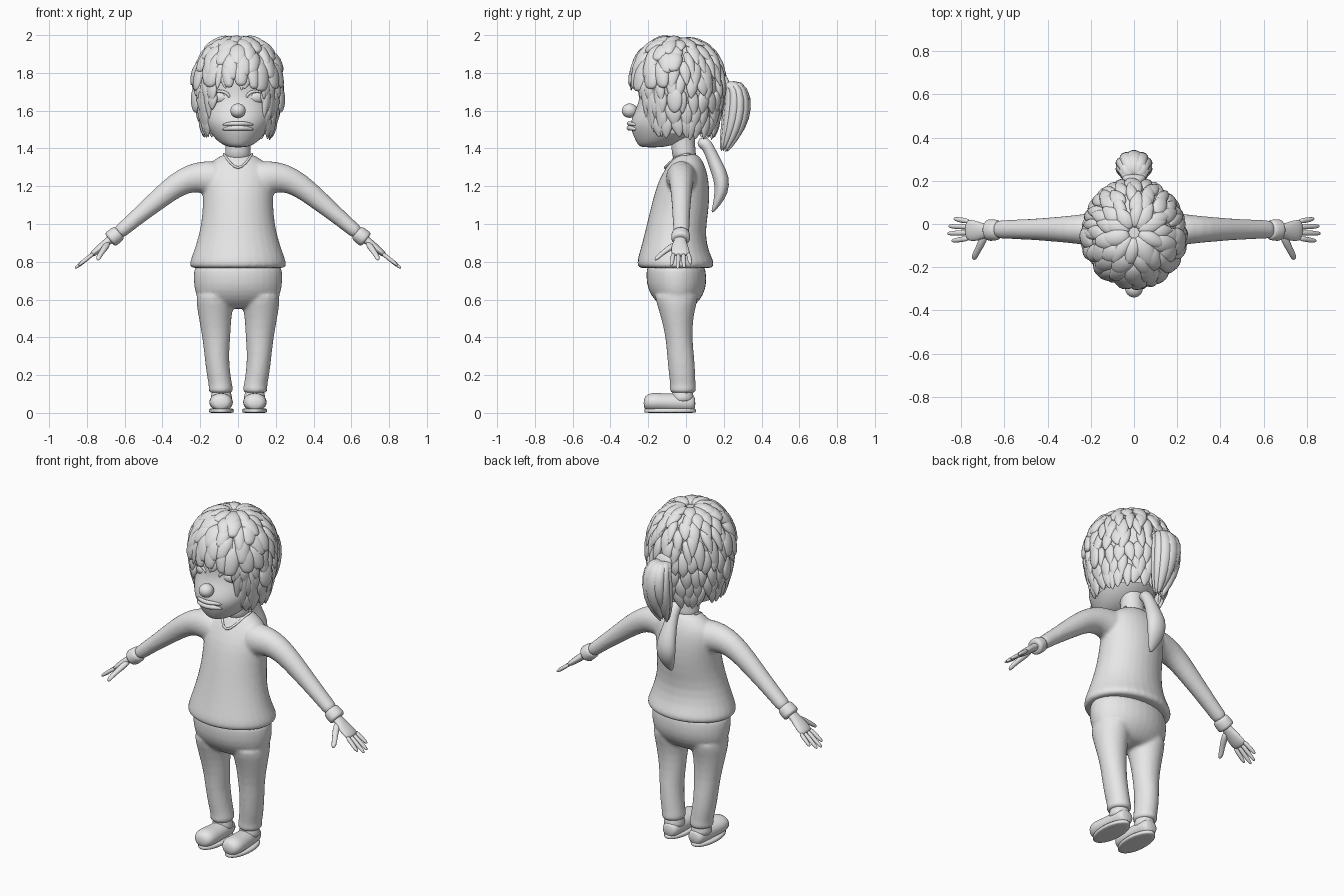
import bpy, bmesh, math, random
from mathutils import Vector

random.seed(4)
old = bpy.data.objects.get("Cube")
if old:
    bpy.data.objects.remove(old, do_unlink=True)

GREY = bpy.data.materials.new("plain_grey")
GREY.use_nodes = True
GREY.diffuse_color = (0.8, 0.8, 0.8, 1)
GREY.node_tree.nodes["Principled BSDF"].inputs["Base Color"].default_value = (0.8, 0.8, 0.8, 1)
X, Y, Z = Vector((1, 0, 0)), Vector((0, 1, 0)), Vector((0, 0, 1))


def tube(points, side, normal=None, n=16):
    """Rings along points (x, y, z, half width, half thickness)."""
    grow = 3 / (2 + math.cos(math.tau / n))  # offsets the shrinkage of subdivision
    centres = [Vector(p[:3]) for p in points]
    rings = []
    for i, p in enumerate(points):
        run = centres[min(i + 1, len(points) - 1)] - centres[max(i - 1, 0)]
        up = normal or side.cross(run).normalized()
        rings.append([centres[i] + grow * (side * p[3] * math.cos(math.tau * k / n)
                      + up * p[4] * math.sin(math.tau * k / n)) for k in range(n)])
    return rings


def stack(rows):
    """Upright form from rows (z, centre x, half width, front y, back y)."""
    return tube([(cx, (f + b) / 2, z, w, (b - f) / 2) for z, cx, w, f, b in rows], X, Y)


def finish(name, bm, levels=1, voxel=0):
    bmesh.ops.recalc_face_normals(bm, faces=bm.faces)
    mesh = bpy.data.meshes.new(name)
    bm.to_mesh(mesh)
    bm.free()
    mesh.materials.append(GREY)
    mesh.polygons.foreach_set("use_smooth", [True] * len(mesh.polygons))
    obj = bpy.data.objects.new(name, mesh)
    bpy.context.collection.objects.link(obj)
    if levels:
        sub = obj.modifiers.new("round", "SUBSURF")
        sub.levels = sub.render_levels = levels
    if voxel:
        blend = obj.modifiers.new("blend", "REMESH")
        blend.mode, blend.voxel_size, blend.use_smooth_shade = "VOXEL", voxel, True
        soft = obj.modifiers.new("soften", "SMOOTH")
        soft.iterations = 4
    return obj


def build(name, tubes, levels=1, voxel=0):
    bm = bmesh.new()
    for rings in tubes:
        vs = [[bm.verts.new(v) for v in r] for r in rings]
        n = len(vs[0])
        for a, b in zip(vs, vs[1:]):
            for k in range(n):
                bm.faces.new((a[k], a[(k + 1) % n], b[(k + 1) % n], b[k]))
        bm.faces.new(vs[0])
        bm.faces.new(vs[-1])
    return finish(name, bm, levels, voxel)


def ball(name, loc, scale, turn=0):
    bm = bmesh.new()
    bmesh.ops.create_uvsphere(bm, u_segments=24, v_segments=14, radius=1)
    obj = finish(name, bm, 0)
    obj.location, obj.scale, obj.rotation_euler = loc, scale, (0, 0, turn)


# Sweater: torso and both sleeves blended together
sweater = [stack([
    (0.765, 0, .235, -.235, .125), (0.77, 0, .255, -.255, .145), (0.80, 0, .255, -.26, .15),
    (0.85, 0, .235, -.245, .12), (0.95, 0, .203, -.218, .10), (1.05, 0, .187, -.195, .117),
    (1.15, 0, .185, -.17, .125), (1.23, 0, .19, -.145, .12), (1.30, 0, .175, -.105, .105),
    (1.345, 0, .12, -.075, .08), (1.375, 0, .07, -.05, .06)])]
for s in (1, -1):
    sweater.append(tube([(s * x, -.025, z, w, t) for x, z, w, t in (
        (.08, 1.23, .09, .1), (.17, 1.25, .08, .088), (.25, 1.245, .068, .075),
        (.33, 1.205, .06, .063), (.41, 1.14, .053, .056), (.5, 1.065, .047, .046),
        (.6, .98, .043, .038), (.645, .942, .044, .038))], Y))
build("sweater", sweater, voxel=.01)
build("neckline", [tube([(x, y, z, .007, .007) for x, y, z in (
    (-.075, .03, 1.372), (-.07, -.035, 1.363), (-.045, -.09, 1.325), (0, -.122, 1.285),
    (.045, -.09, 1.325), (.07, -.035, 1.363), (.075, .03, 1.372))], Z, n=8)])

# Trousers: hips and both legs blended together
trousers = [stack([(.8, 0, .22, -.2, .09), (.76, 0, .235, -.21, .105), (.68, 0, .235, -.21, .11),
                   (.62, 0, .222, -.185, .09), (.57, 0, .19, -.14, .05), (.55, 0, .1, -.09, .01)])]
for s in (1, -1):
    trousers.append(stack([(z, s * (a + b) / 2, (b - a) / 2, f, r) for z, a, b, f, r in (
        (.66, .02, .225, -.18, .08), (.58, .02, .22, -.155, .055), (.5, .038, .207, -.13, .037),
        (.4, .04, .188, -.107, .032), (.3, .05, .177, -.1, .043), (.2, .04, .166, -.09, .05),
        (.14, .03, .152, -.082, .05), (.125, .026, .158, -.088, .055), (.1, .03, .154, -.083, .05))]))
build("trousers", trousers, voxel=.01)

for s, tag in ((1, "left"), (-1, "right")):
    # Sleeve cuff
    build(tag + "_cuff", [tube([(s * x, -.028, z, r, r * .9) for x, z, r in (
        (.625, .958, .036), (.632, .952, .048), (.66, .93, .05), (.675, .918, .05), (.68, .914, .036))], Y)])
    # Palm, fingers and thumb
    hand = [tube([(s * x, y, z, w, t) for x, y, z, w, t in (
        (.65, -.03, .938, .03, .022), (.69, -.032, .907, .032, .021), (.72, -.033, .882, .044, .02),
        (.755, -.03, .853, .05, .018), (.78, -.027, .833, .045, .013))], Y)]
    for y, spread, length in ((.012, .012, .075), (-.014, .004, .1), (-.04, -.004, .105), (-.066, -.012, .085)):
        hand.append(tube([(s * (.76 + length * t), y + spread * t, .848 - .8 * length * t, r, r * .9)
                          for t, r in ((0, .011), (.45, .0125), (.8, .011), (1, .006))], Y, n=8))
    hand.append(tube([(s * x, y, z, r, r) for x, y, z, r in (
        (.685, -.04, .9, .016), (.705, -.085, .875, .019), (.722, -.12, .85, .014),
        (.738, -.148, .825, .015), (.742, -.167, .812, .008))], Z, n=8))
    build(tag + "_hand", hand)
    # Shoe, sole and ankle
    build(tag + "_shoe", [tube([(s * x, y, z, w, t) for x, y, z, w, t in (
        (.085, .05, .05, .03, .03), (.085, .035, .052, .05, .046), (.085, -.04, .054, .054, .05),
        (.088, -.11, .054, .06, .047), (.09, -.17, .058, .064, .05), (.09, -.205, .056, .055, .044),
        (.09, -.225, .05, .03, .025))], X, Z)])
    build(tag + "_sole", [stack([(z, s * .088, w, -.22, .052) for z, w in (
        (0, .06), (.002, .066), (.02, .066), (.024, .06))])])
    build(tag + "_ankle", [stack([(z, s * .088, w, -.02 - w, -.015 + w) for z, w in (
        (.05, .06), (.09, .056), (.12, .046), (.16, .045))])])
    # Eye, lid rim, ear
    ball(tag + "_eye", (s * .1, -.207, 1.67), (.048, .026, .031), s * .3)
    build(tag + "_upper_lid", [tube([(s * (.1 + .056 * math.cos(a)), -.222 + s * .3 * s * .05 * math.cos(a) - .008 * math.sin(a),
                                     1.668 + .036 * math.sin(a), .007, .008)
                                    for a in [math.pi * k / 8 for k in range(9)]], Y, n=8)])
    ball(tag + "_ear", (s * .225, -.06, 1.66), (.022, .042, .07), s * -.3)

# Neck and head
build("neck", [stack([(1.33, 0, .075, -.07, .06), (1.38, 0, .065, -.075, .05), (1.46, 0, .065, -.08, .045), (1.55, 0, .08, -.09, .05)])])
build("head", [stack([
    (1.405, 0, .04, -.235, -.13), (1.42, 0, .085, -.255, -.06), (1.46, 0, .13, -.275, .03),
    (1.52, 0, .17, -.297, .1), (1.575, 0, .19, -.282, .14), (1.64, 0, .2, -.25, .16),
    (1.7, 0, .2, -.243, .17), (1.78, 0, .2, -.25, .17), (1.86, 0, .18, -.22, .15), (1.93, 0, .1, -.13, .08)])], 2)
ball("nose", (0, -.298, 1.6), (.041, .042, .038))
for name, z, r in (("upper_lip", 1.532, .011), ("lower_lip", 1.508, .013)):
    build(name, [tube([(x, y, z + dz, r * k, r * k) for x, y, dz, k in (
        (-.085, -.262, -.008, .4), (-.045, -.29, 0, 1), (0, -.306, 0, 1.1), (.045, -.29, 0, 1), (.085, -.262, -.008, .4))], Z, n=8)])


def scalp(phi, u, lift=0):
    """Hair surface: dome for u below 1, hanging curtain beyond it; phi 0 is the front."""
    if u < 1:
        h, z = math.sin(u * math.pi / 2) ** .85, 1.72 + .265 * math.cos(u * math.pi / 2) ** .85
    else:
        h, z = 1 - .27 * (u - 1) ** 1.4, 1.72 - .28 * (u - 1)
    return Vector(((.232 + lift) * h * math.sin(phi), -.04 - (.245 + lift) * h * math.cos(phi), z + (lift if u < 1 else 0) * (1 - h)))


def hairline(phi):
    a = abs((phi + math.pi) % math.tau - math.pi)
    return .93 + .98 * min(1, max(0, (a - .55) / .35))


def lock(phi, u0, u1, width, thick, tip):
    """Flattened lock lying along the scalp, root tucked in and tip lifted."""
    drift = random.uniform(-.12, .12)
    side = (scalp(phi + .01, max(u0, .3)) - scalp(phi - .01, max(u0, .3))).normalized()
    pts = []
    for t, w in ((0, .5), (.2, .9), (.5, 1), (.8, .5 + tip / 2), (1, tip)):
        c = scalp(phi + drift * t, u0 + (u1 - u0) * t, -.016 + .024 * t)
        pts.append((*c, width * w, thick * w))
    return tube(pts, side, n=8)


# Solid hair mass beneath the locks
bm = bmesh.new()
N, M = 48, 14
grid = [[bm.verts.new(scalp(math.tau * i / N, .02 + (hairline(math.tau * i / N) - .06) * j / M, -.014))
         for i in range(N)] for j in range(M + 1)]
for a, b in zip(grid, grid[1:]):
    for i in range(N):
        bm.faces.new((a[i], a[(i + 1) % N], b[(i + 1) % N], b[i]))
bm.faces.new(grid[0])
finish("hair_mass", bm, 0)

# Overlapping locks: soft tufts over the front, pointed shingles behind
locks = []
for row, u0 in enumerate((.04, .2, .36, .52, .68, .84, 1.05, 1.28, 1.5)):
    count = int(7 + 19 * min(1, u0 + .12))
    for k in range(count):
        phi = math.tau * (k + .5 * (row % 2) + random.uniform(-.2, .2)) / count
        front = math.cos(phi) > .1 and u0 < .8
        end = min(u0 + random.uniform(.3, .42) + .12 * (u0 > 1), hairline(phi) + random.uniform(0, .1))
        if end - u0 > .12:
            if front:
                locks.append(lock(phi, u0, end, random.uniform(.036, .055), .028, .5))
            else:
                locks.append(lock(phi, u0, end, random.uniform(.026, .04), .019, .07))
build("hair_locks", locks)

# Fringe and long strands framing the face
fringe = [lock(phi, .55, end, .034, .022, .1) for phi, end in (
    (-.62, 1.2), (-.42, 1.03), (-.22, .98), (-.05, .93), (.12, 1.06), (.3, .97), (.48, 1.08), (.66, 1.22))]
for s in (1, -1):
    fringe += [lock(s * phi, .75, end, .03, .022, .08) for phi, end in ((.78, 1.6), (.92, 1.85), (1.1, 1.95))]
build("fringe", fringe)

# Ponytail: a core with locks wrapped around it
pony = []
path = ((.19, 1.73), (.255, 1.745), (.275, 1.66), (.265, 1.55), (.235, 1.45), (.2, 1.37))
for k in range(10):
    a = math.tau * k / 10
    reach = random.uniform(.82, 1)
    pony.append(tube([(.05 * f * math.sin(a), y + .045 * f * math.cos(a), 1.73 + (z - 1.73) * reach, .036 * w, .028 * w)
                      for (y, z), f, w in zip(path, (.4, .7, 1, 1.05, .8, .4), (.7, 1, 1.1, 1, .7, .1))], X, n=8))
build("ponytail", pony)
build("ponytail_tie", [tube([(0, y, z, r, r) for y, z, r in (
    (.17, 1.715, .045), (.19, 1.725, .055), (.22, 1.735, .055), (.235, 1.74, .045))], X)])

# Tail hanging down the back from a knot at the nape
build("hanging_tail", [tube([(0, y, z, w, t) for y, z, w, t in (
    (.06, 1.43, .02, .022), (.1, 1.435, .038, .038), (.125, 1.39, .032, .03), (.155, 1.32, .04, .036),
    (.19, 1.24, .058, .043), (.19, 1.17, .056, .037), (.16, 1.1, .032, .018), (.137, 1.06, .006, .005))], X)])
